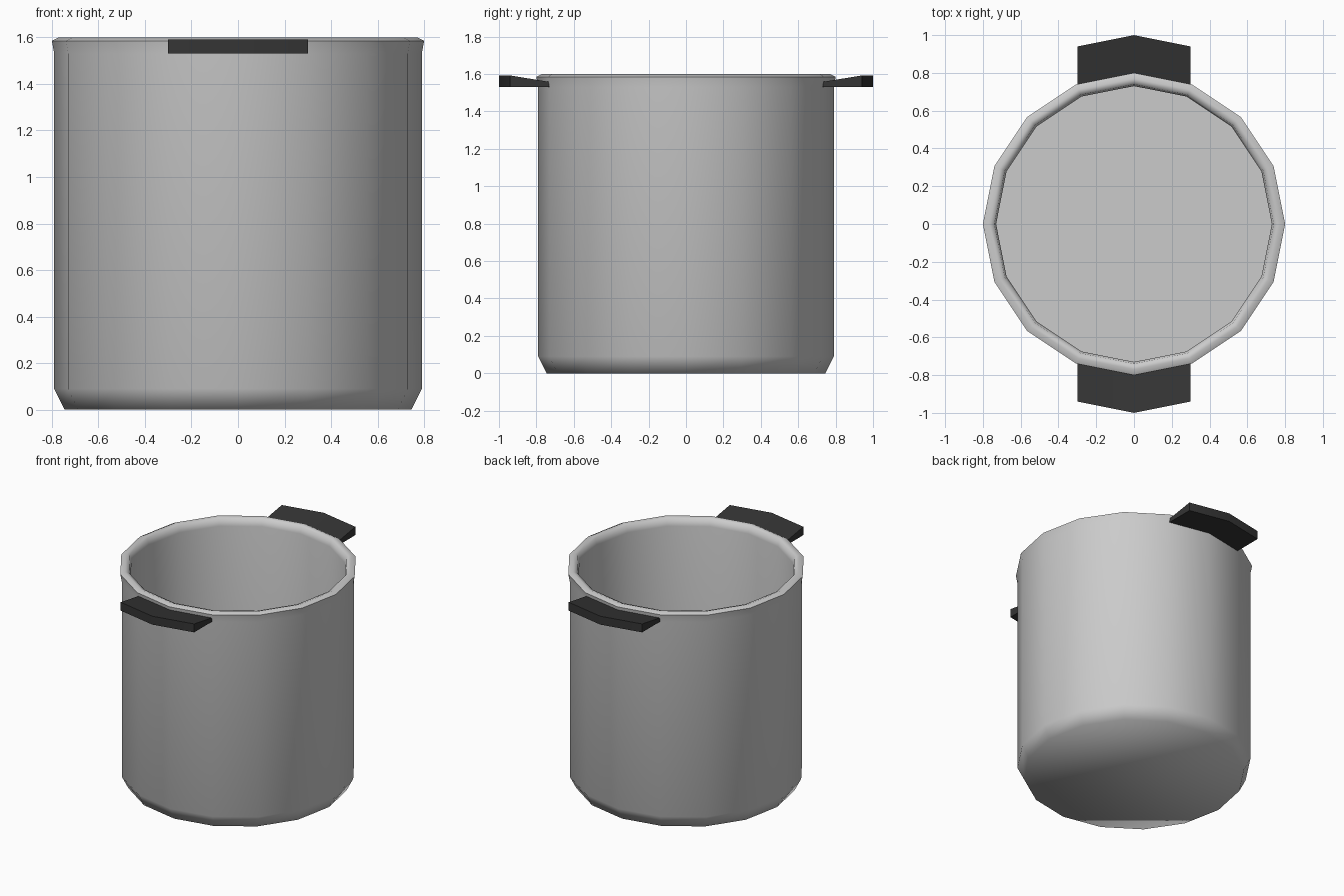
import bpy, bmesh
from math import cos, sin, pi, radians

if "Cube" in bpy.data.objects:
    bpy.data.objects.remove(bpy.data.objects["Cube"])

SIDES = 16


def finish(name, bm, angle, mat=None):
    bmesh.ops.recalc_face_normals(bm, faces=bm.faces)
    mesh = bpy.data.meshes.new(name)
    bm.to_mesh(mesh)
    bm.free()
    obj = bpy.data.objects.new(name, mesh)
    bpy.context.collection.objects.link(obj)
    if mat:
        mesh.materials.append(mat)
    bpy.ops.object.select_all(action='DESELECT')
    obj.select_set(True)
    bpy.context.view_layer.objects.active = obj
    bpy.ops.object.shade_smooth_by_angle(angle=radians(angle))
    return obj


# Pot: (radius, z) profile from underside, over the rolled rim, to inner floor
profile = [(0.745, 0), (0.79, 0.09), (0.79, 1.53), (0.80, 1.585),
           (0.77, 1.60), (0.74, 1.59), (0.73, 1.54), (0.73, 0.06)]
bm = bmesh.new()
rings = [[bm.verts.new((r * cos(2 * pi * i / SIDES), r * sin(2 * pi * i / SIDES), z))
          for i in range(SIDES)] for r, z in profile]
for a, b in zip(rings, rings[1:]):
    for i in range(SIDES):
        j = (i + 1) % SIDES
        bm.faces.new((a[i], a[j], b[j], b[i]))
bm.faces.new(rings[0])
bm.faces.new(rings[-1])
finish("pot_body", bm, 70)

# Handles: angular grips that follow the pot wall and rise outwards
dark = bpy.data.materials.new("dark_grip")
dark.diffuse_color = (0.035, 0.035, 0.035, 1)
dark.use_nodes = True
dark.node_tree.nodes["Principled BSDF"].inputs["Base Color"].default_value = dark.diffuse_color


def handle(name, s):
    bm = bmesh.new()
    sections = []
    for x, inner, outer in ((-0.3, 0.73, 0.94), (0, 0.78, 1.0), (0.3, 0.73, 0.94)):
        pts = [(inner, 1.53), (outer, 1.53), (outer, 1.592), (inner, 1.558)]
        sections.append([bm.verts.new((x, s * y, z)) for y, z in pts])
    for a, b in zip(sections, sections[1:]):
        for i in range(4):
            j = (i + 1) % 4
            bm.faces.new((a[i], a[j], b[j], b[i]))
    bm.faces.new(sections[0])
    bm.faces.new(sections[-1])
    finish(name, bm, 30, dark)


handle("front_handle", -1)
handle("back_handle", 1)
